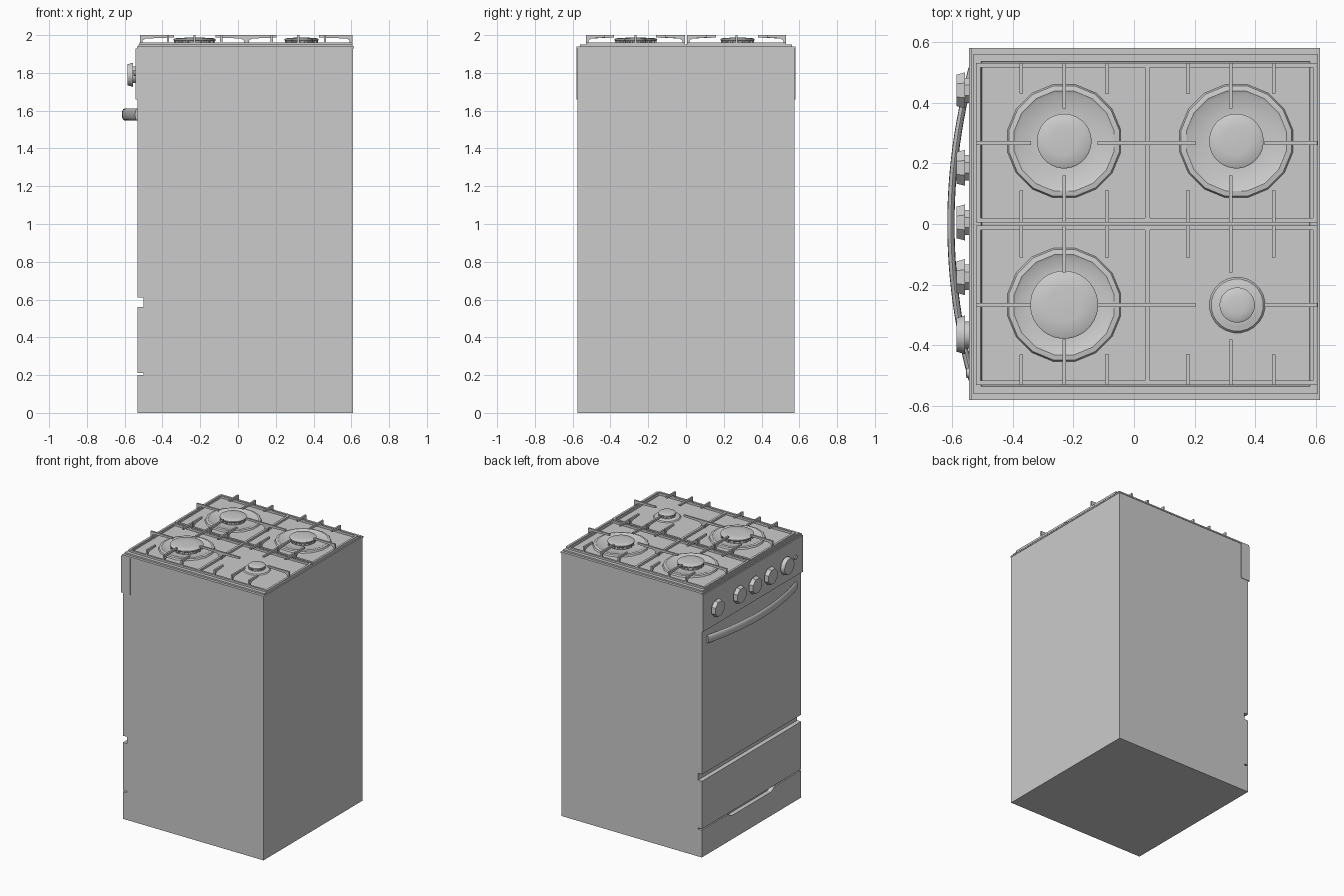
import bpy, bmesh, math
from mathutils import Matrix, Vector

if "Cube" in bpy.data.objects:
    bpy.data.objects.remove(bpy.data.objects["Cube"])

enamel = bpy.data.materials.new("grey_enamel")
enamel.use_nodes = True
GREY = (0.6, 0.6, 0.6, 1)
enamel.diffuse_color = GREY
enamel.node_tree.nodes["Principled BSDF"].inputs["Base Color"].default_value = GREY


def finish(name, bm, smooth=None):
    bmesh.ops.recalc_face_normals(bm, faces=bm.faces)
    mesh = bpy.data.meshes.new(name)
    bm.to_mesh(mesh)
    bm.free()
    obj = bpy.data.objects.new(name, mesh)
    bpy.context.collection.objects.link(obj)
    mesh.materials.append(enamel)
    if smooth:
        bpy.ops.object.select_all(action="DESELECT")
        obj.select_set(True)
        bpy.context.view_layer.objects.active = obj
        bpy.ops.object.shade_smooth_by_angle(angle=math.radians(smooth))
    return obj


def add_box(bm, x, y, z):
    size = [b - a for a, b in (x, y, z)]
    mid = [(a + b) / 2 for a, b in (x, y, z)]
    m = Matrix.Translation(mid) @ Matrix.Diagonal((*size, 1))
    return bmesh.ops.create_cube(bm, size=1, matrix=m)["verts"]


def box(name, x, y, z):
    bm = bmesh.new()
    add_box(bm, x, y, z)
    return finish(name, bm)


def add_prism(bm, profile, place, depth):
    """Extrude a flat (u, v) profile; place maps (u, v, w) to a position."""
    a, b = ([bm.verts.new(place(u, v, w)) for u, v in profile]
            for w in (-depth / 2, depth / 2))
    bm.faces.new(a)
    bm.faces.new(b)
    for i in range(len(a)):
        j = (i + 1) % len(a)
        bm.faces.new((a[i], a[j], b[j], b[i]))


def lathe(name, profile, place, sides, smooth=35):
    """Revolve (radius, height) points; place maps local to model space."""
    bm = bmesh.new()
    rings = [[bm.verts.new(place @ Vector((r * math.cos(t), r * math.sin(t), h)))
              for t in (math.tau * (i + 0.5) / sides for i in range(sides))]
             for r, h in profile]
    for lo, hi in zip(rings, rings[1:]):
        for i in range(sides):
            j = (i + 1) % sides
            bm.faces.new((lo[i], lo[j], hi[j], hi[i]))
    bm.faces.new(rings[0])
    bm.faces.new(rings[-1])
    return finish(name, bm, smooth)


# Cabinet and front panels
SIDE = (-0.575, 0.575)
box("cabinet", (-0.5, 0.61), SIDE, (0, 1.93))
box("oven_door", (-0.533, -0.5), SIDE, (0.61, 1.66))
box("drawer_front", (-0.533, -0.5), SIDE, (0.21, 0.56))
box("control_panel", (-0.543, -0.47), (-0.579, 0.579), (1.66, 1.93))

# Plinth with a shallow finger pull in its top edge
bm = bmesh.new()
plinth = [(-0.575, 0), (0.575, 0), (0.575, 0.2), (0.27, 0.2),
          (0.23, 0.175), (-0.23, 0.175), (-0.27, 0.2), (-0.575, 0.2)]
add_prism(bm, plinth, lambda u, v, w: (-0.5155 + w, u, v), 0.031)
finish("plinth", bm)

# Hob with a stepped rim and a slightly sunken tray
box("hob_edge", (-0.535, 0.613), (-0.579, 0.579), (1.93, 1.94))
bm = bmesh.new()
add_box(bm, (-0.528, 0.605), (-0.56, 0.56), (1.94, 1.951))
bm.faces.ensure_lookup_table()
top = max(bm.faces, key=lambda f: f.calc_center_median().z)
bmesh.ops.inset_region(bm, faces=[top], thickness=0.035)
bmesh.ops.inset_region(bm, faces=[top], thickness=0.003, depth=-0.006)
finish("hob_tray", bm)

# Burners: dished ring, flame crown and domed cap
for name, x, y, ring, cap in (("back_front", -0.23, 0.273, 0.19, 0.09),
                              ("back_rear", 0.337, 0.273, 0.19, 0.09),
                              ("large", -0.23, -0.266, 0.19, 0.112),
                              ("small", 0.34, -0.267, 0.092, 0.058)):
    at = Matrix.Translation((x, y, 1.945))
    if ring > 0.1:
        dish = [(ring, 0), (ring - 0.005, 0.011), (ring - 0.022, 0.014),
                (ring - 0.032, 0.009), (cap + 0.005, 0.002)]
        lathe(name + "_burner_dish", dish, at, 16)
    else:
        dish = [(ring, 0), (ring - 0.006, 0.007), (cap + 0.012, 0.010), (cap + 0.004, 0.012)]
        lathe(name + "_burner_dish", dish, at, 24)
    lathe(name + "_burner_crown", [(cap * 0.85, 0), (cap * 0.85, 0.024)], at, 24)
    lathe(name + "_burner_cap", [(cap - 0.003, 0.024), (cap, 0.027), (cap, 0.034),
                                 (cap - 0.006, 0.038), (cap * 0.5, 0.041), (0.004, 0.042)], at, 32)
    bm = bmesh.new()
    for i in range(16):
        t = Matrix.Rotation(math.tau * i / 16, 4, "Z")
        tooth = add_box(bm, (cap * 0.8, cap * 0.97), (-0.006, 0.006), (0.008, 0.024))
        bmesh.ops.transform(bm, matrix=at @ t, verts=tooth)
    finish(name + "_burner_teeth", bm)


# Pan supports: low frame with raised fingers reaching over the burners
def add_finger(bm, start, direction, length):
    sx, sy = start
    dx, dy = direction
    shape = [(0, 1.947), (0, 2), (length, 2), (length, 1.987),
             (0.03, 1.982), (0.014, 1.972), (0.014, 1.947)]
    add_prism(bm, shape, lambda u, v, w: (sx + dx * u - dy * w, sy + dy * u + dx * w, v), 0.012)


for name, s in (("back", 1), ("front", -1)):
    bm = bmesh.new()
    z = (1.947, 1.962)
    for y in (0.012, 0.523):
        add_box(bm, (-0.52, 0.605), sorted((s * (y - 0.007), s * (y + 0.007))), z)
    for x in (-0.513, 0.045, 0.598):
        add_box(bm, (x - 0.008, x + 0.008), sorted((s * 0.012, s * 0.523)), z)
    for centre in (-0.23, 0.319):
        for dx, reach in ((-0.141, 0.1), (0, 0.15), (0.141, 0.1)):
            add_finger(bm, (centre + dx, s * 0.53), (0, -s), reach)
            add_finger(bm, (centre + dx, s * 0.005), (0, s), reach + 0.005)
    for x, d, length in ((-0.52, 1, 0.18), (0.045, -1, 0.165),
                         (0.045, 1, 0.158), (0.605, -1, 0.175)):
        add_finger(bm, (x, s * 0.267), (d, 0), length)
    finish(name + "_pan_support", bm)

# Control knobs and ignition button, turned to point along -x
for i, y in enumerate((0.44, 0.185, 0.005, -0.175, -0.365)):
    at = Matrix.Translation((-0.543, y, 1.79)) @ Matrix.Rotation(-math.pi / 2, 4, "Y")
    knob = [(0.045, 0), (0.045, 0.014), (0.064, 0.014), (0.056, 0.042)]
    lathe("control_knob_%d" % (i + 1), knob, at, 24 if i == 4 else 8, 30)
at = Matrix.Translation((-0.543, -0.49, 1.8)) @ Matrix.Rotation(-math.pi / 2, 4, "Y")
lathe("ignition_button", [(0.017, 0), (0.017, 0.008), (0.012, 0.01)], at, 12)

# Bowed door handle with an oval section
bm = bmesh.new()
rings = []
STEPS, SIDES = 24, 12
for i in range(STEPS + 1):
    y = 0.515 - 1.03 * i / STEPS
    x = -0.603 + 0.07 * (y / 0.515) ** 2
    rings.append([bm.verts.new((x + 0.012 * math.cos(t), y, 1.58 + 0.031 * math.sin(t)))
                  for t in (math.tau * k / SIDES for k in range(SIDES))])
for a, b in zip(rings, rings[1:]):
    for k in range(SIDES):
        j = (k + 1) % SIDES
        bm.faces.new((a[k], a[j], b[j], b[k]))
bm.faces.new(rings[0])
bm.faces.new(rings[-1])
finish("door_handle", bm, 40)
